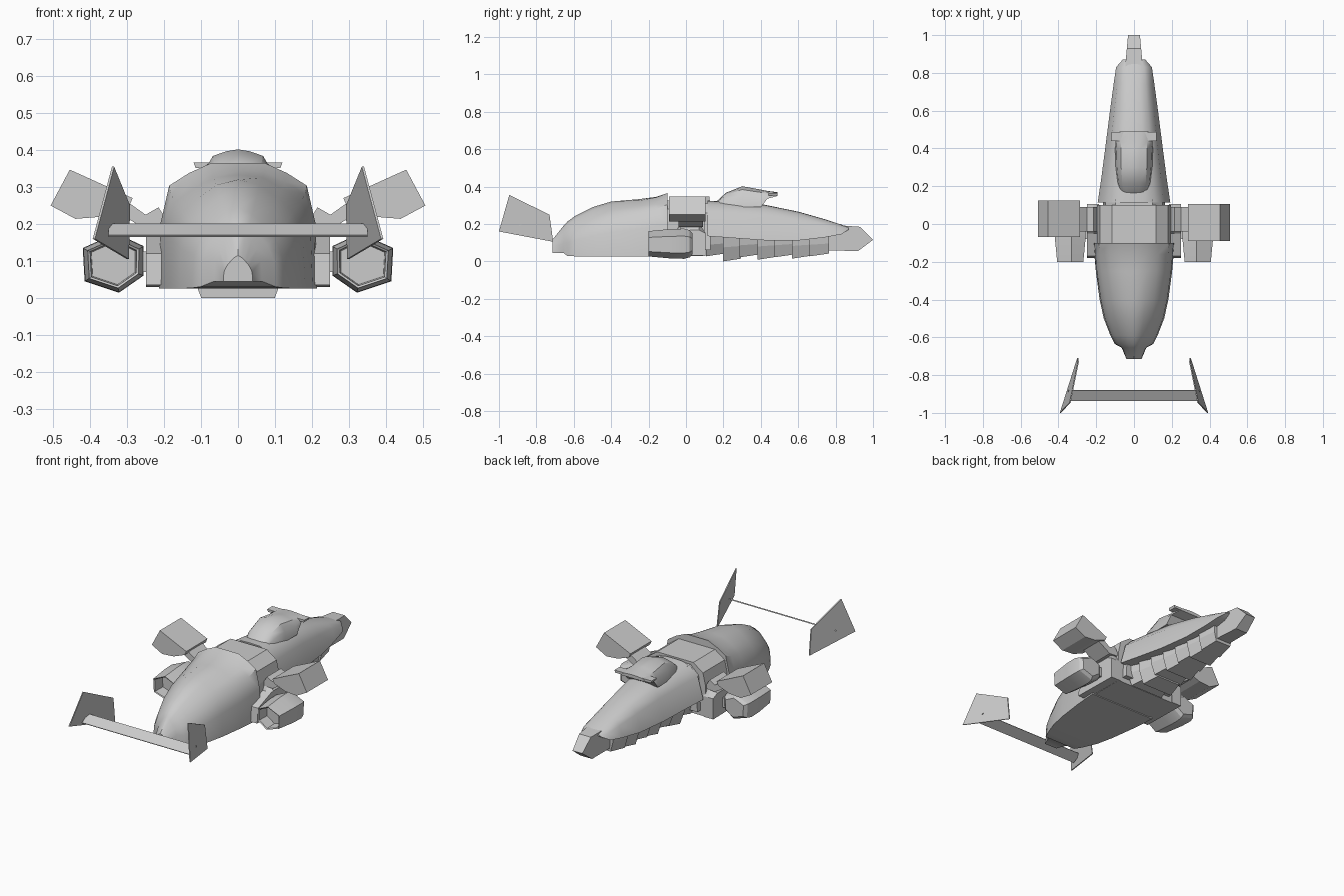
import bpy, bmesh

if "Cube" in bpy.data.objects:
    bpy.data.objects.remove(bpy.data.objects["Cube"])


def skin(name, rings, smooth=None):
    """Skin a stack of equal-length rings and cap both ends."""
    bm = bmesh.new()
    loops = [[bm.verts.new(p) for p in r] for r in rings]
    n = len(rings[0])
    for a, b in zip(loops, loops[1:]):
        for i in range(n):
            j = (i + 1) % n
            bm.faces.new((a[i], a[j], b[j], b[i]))
    bm.faces.new(loops[0])
    bm.faces.new(loops[-1])
    bmesh.ops.recalc_face_normals(bm, faces=bm.faces)
    me = bpy.data.meshes.new(name)
    bm.to_mesh(me)
    bm.free()
    ob = bpy.data.objects.new(name, me)
    bpy.context.collection.objects.link(ob)
    if smooth:
        bpy.context.view_layer.objects.active = ob
        ob.select_set(True)
        bpy.ops.object.shade_smooth_by_angle(angle=smooth)
        ob.select_set(False)
    return ob


def hull(name, half, stations, smooth=None, nose=None):
    """Loft a mirrored half section (u, v) through (y, half width, z low, z high).
    An optional nose section is blended in towards the first station."""
    rings = []
    first, last = stations[0][0], stations[-1][0]
    for y, w, lo, hi in stations:
        t = (y - first) / (last - first) if nose else 1
        sec = [(a + (c - a) * t, b + (d - b) * t)
               for (a, b), (c, d) in zip(nose or half, half)]
        sec += [(-u, v) for u, v in reversed(sec) if u > 0]
        rings.append([(u * w, y, lo + v * (hi - lo)) for u, v in sec])
    return skin(name, rings, smooth)


def prism(name, pts, y0, y1):
    """Extrude an (x, z) outline along y."""
    return skin(name, [[(x, y, z) for x, z in pts] for y in (y0, y1)])


# Front hood: centre ridge at the nose, broad shoulders at the back
hull("hood", [(0, 1), (.34, 1), (.62, .92), (.87, .82), (.98, .52), (1, 0)], [
    (-.715, .04, .045, .115), (-.655, .065, .045, .19),
    (-.635, .102, .03, .212), (-.59, .125, .027, .245), (-.50, .16, .025, .29),
    (-.40, .182, .025, .32), (-.25, .202, .025, .333), (-.16, .21, .025, .345),
    (-.10, .214, .025, .365)], .75,
    [(0, 1), (.3, .9), (.55, .74), (.78, .58), (.95, .36), (1, 0)])

# Central block between hood and tail body
hull("centre_block", [(0, 1), (.6, 1), (.92, .85), (1, .62), (1, 0)],
     [(-.11, .195, .03, .325), (.10, .195, .03, .325)])
hull("centre_seam", [(0, 1), (.6, 1), (.92, .8), (1, 0)],
     [(.09, .165, .06, .31), (.13, .165, .06, .31)])

# Rear body tapering to the tail
hull("rear_body", [(0, 1), (.3, .99), (.58, .9), (.82, .66), (1, 0)], [
    (.115, .192, .135, .325), (.25, .172, .125, .318), (.42, .15, .113, .303),
    (.60, .127, .112, .266), (.74, .108, .128, .226), (.83, .095, .145, .197),
    (.87, .06, .17, .183)], .6)

# Tail boom
tail = [(.74, .20), (.86, .19), (.93, .185), (1, .115), (.92, .055), (.74, .06)]
skin("tail_boom", [[(s * (.045 - .09 * max(0, y - .85)), y, z) for y, z in tail]
                   for s in (-1, 1)])

# Saw-tooth ribs under the rear body
edges = [.11, .20, .29, .385, .475, .57, .66, .76]
depths = [.03, .003, .025, .012, .025, .018, .03]
for i, low in enumerate(depths):
    y0, y1 = edges[i], edges[i + 1]
    w = .14 - .009 * i
    hull(f"belly_rib_{i + 1}", [(0, 1), (1, 1), (.97, .5), (.76, 0)],
         [(y0 - .003, w, low - .003, .15), (y1 + .005, w * .76, low + .012, .15)])

# Canopy and its rear spoiler
hull("canopy", [(0, 1), (.34, .95), (.7, .84), (.93, .5), (1, 0)], [
    (.16, .068, .29, .318), (.215, .088, .29, .368), (.30, .097, .29, .402),
    (.40, .1, .29, .384), (.435, .098, .335, .377), (.49, .075, .35, .37)], .6)
prism("canopy_spoiler", [(-.115, .352), (.115, .352), (.12, .366), (-.12, .366)],
      .44, .488)

# Front wing crossbar, a thin plate raked backwards
bar = [(-.938, .17), (-.934, .165), (-.878, .196), (-.882, .201)]
skin("front_crossbar", [[(x, y, z) for y, z in bar] for x in (-.35, .35)])

pod_outline = [(.33, .175), (.42, .135), (.415, .045), (.322, .014), (.256, .06), (.255, .14)]
upper_outline = [(.285, .27), (.455, .347), (.507, .25), (.44, .214), (.365, .22), (.295, .247)]

for s, side in ((1, "right"), (-1, "left")):
    # Swept end fins of the front wing
    fin = [(.338, -.945, .355), (.39, -1, .16), (.298, -.71, .105), (.295, -.73, .25)]
    skin(f"{side}_wing_fin", [[(s * (x + t), y, z) for x, y, z in fin]
                              for t in (-.003, .003)])

    # Upper side pod, tilted outward, and its strut
    dy = -.01 * s
    prism(f"{side}_upper_pod", [(s * x, z) for x, z in upper_outline], -.08 + dy, .115 + dy)
    prism(f"{side}_pod_strut", [(s * .18, .19), (s * .215, .245), (s * .25, .225),
                                (s * .32, .275), (s * .33, .235), (s * .25, .185)], -.04, .09)

    # Lower thruster pod with recessed intake
    rings = []
    for y, k in ((-.13, .72), (-.196, .76), (-.2, .84), (-.08, .98),
                 (-.01, 1), (.02, .9), (.035, .7)):
        rings.append([(s * (.337 + (x - .337) * k), y, .093 + (z - .093) * k)
                      for x, z in pod_outline])
    skin(f"{side}_lower_pod", rings, .45)

    # Flank bracket carrying the lower pod
    flank = [(-.18, .035), (-.17, .12), (-.05, .165), (-.03, .205), (.07, .205),
             (.105, .15), (.105, .03)]
    skin(f"{side}_flank_bracket", [[(s * x, y, z if x < .22 else min(z, .168))
                                    for y, z in flank] for x in (.185, .215, .249)])
    prism(f"{side}_pod_mount", [(s * .24, .07), (s * .3, .07), (s * .3, .125),
                                (s * .24, .125)], -.08, .02)
